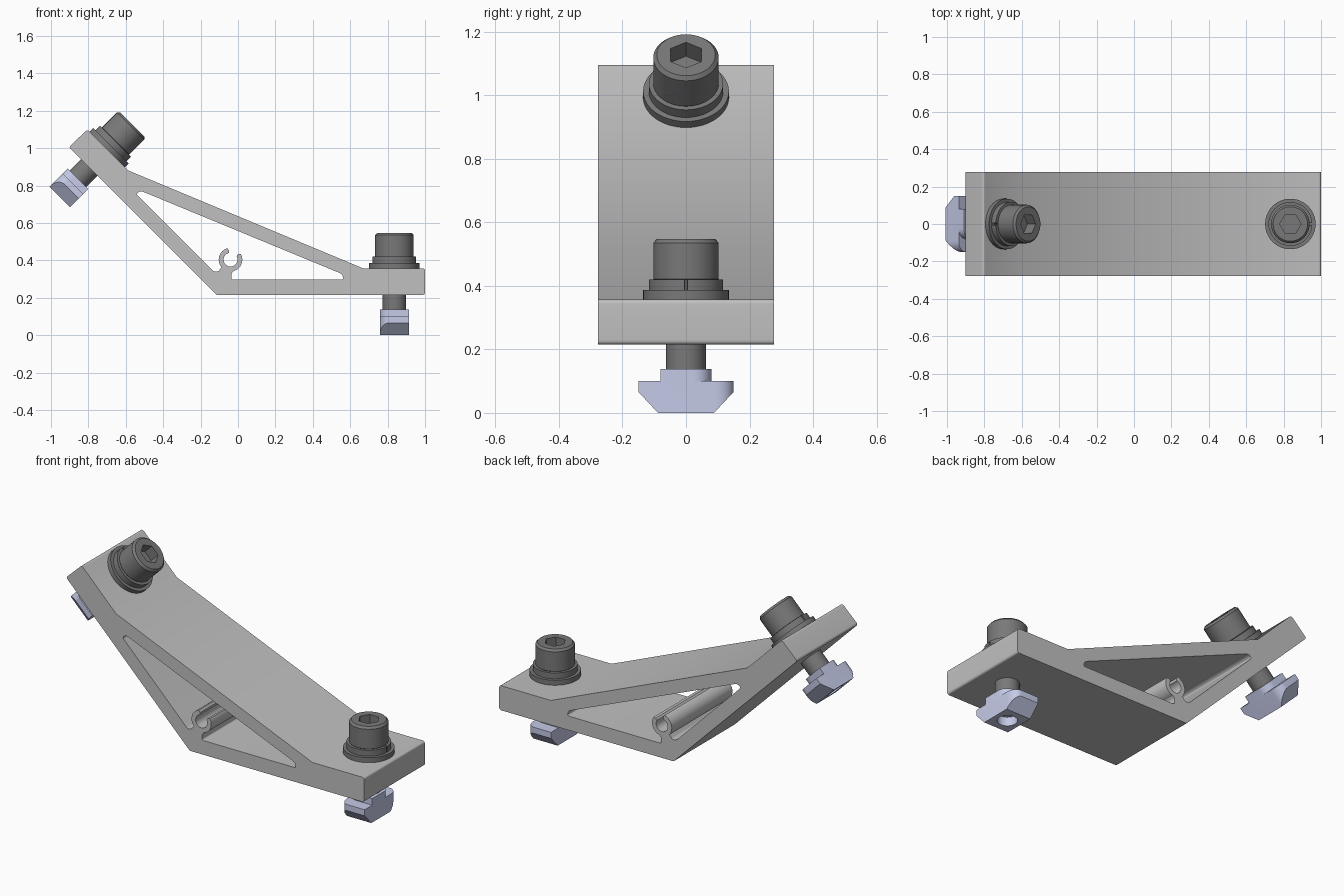
import bpy, bmesh, math
from mathutils import Matrix, Vector

if "Cube" in bpy.data.objects:
    bpy.data.objects.remove(bpy.data.objects["Cube"], do_unlink=True)


def material(name, rgb):
    m = bpy.data.materials.new(name)
    m.use_nodes = True
    m.diffuse_color = (*rgb, 1)
    m.node_tree.nodes["Principled BSDF"].inputs["Base Color"].default_value = (*rgb, 1)
    return m


GREY = material("light grey aluminium", (0.53, 0.53, 0.53))
DARK = material("dark grey steel", (0.19, 0.19, 0.19))
BLUE = material("pale blue zinc", (0.59, 0.63, 0.85))


def finish(name, bm, mat, matrix):
    """Turn a bmesh into a smooth-shaded object with sharp edges."""
    bmesh.ops.recalc_face_normals(bm, faces=bm.faces)
    mesh = bpy.data.meshes.new(name)
    bm.to_mesh(mesh)
    bm.free()
    mesh.materials.append(mat)
    ob = bpy.data.objects.new(name, mesh)
    bpy.context.scene.collection.objects.link(ob)
    ob.matrix_world = matrix
    bpy.ops.object.select_all(action='DESELECT')
    ob.select_set(True)
    bpy.context.view_layer.objects.active = ob
    bpy.ops.object.shade_smooth_by_angle(angle=math.radians(30))
    return ob


def arc(cx, cy, r, start, end, n=24):
    steps = [math.radians(start + (end - start) * i / n) for i in range(n + 1)]
    return [(cx + r * math.cos(a), cy + r * math.sin(a), 0) for a in steps]


def soften(points, n=6):
    """Round each (x, y, setback) corner of a closed outline."""
    out = []
    for i, (x, y, s) in enumerate(points):
        p = Vector((x, y))
        if s == 0:
            out.append(p)
            continue
        a = p + (Vector(points[i - 1][:2]) - p).normalized() * s
        b = p + (Vector(points[(i + 1) % len(points)][:2]) - p).normalized() * s
        for k in range(n + 1):
            t = k / n
            out.append(a * (1 - t) ** 2 + p * 2 * t * (1 - t) + b * t * t)
    return out


def prism(outlines, z0, z1):
    """Extrude a flat outline, with further outlines as holes."""
    curve = bpy.data.curves.new("outline", 'CURVE')
    curve.dimensions = '2D'
    curve.fill_mode = 'BOTH'
    curve.extrude = (z1 - z0) / 2
    for outline in outlines:
        pts = soften(outline)
        sp = curve.splines.new('POLY')
        sp.points.add(len(pts) - 1)
        for q, p in zip(sp.points, pts):
            q.co = (p.x, p.y, 0, 1)
        sp.use_cyclic_u = True
    ob = bpy.data.objects.new("outline", curve)
    bm = bmesh.new()
    mesh = bpy.data.meshes.new_from_object(ob)
    bm.from_mesh(mesh)
    bpy.data.objects.remove(ob)
    bpy.data.meshes.remove(mesh)
    bpy.data.curves.remove(curve)
    bmesh.ops.remove_doubles(bm, verts=bm.verts, dist=1e-5)
    bmesh.ops.translate(bm, verts=bm.verts, vec=(0, 0, (z0 + z1) / 2))
    return bm


def lathe(profile, n=48):
    """Stack rings of (radius, z, is_hexagon) and cap both ends."""
    bm = bmesh.new()
    rings = []
    for r, z, hexagon in profile:
        ring = []
        for i in range(n):
            a = 2 * math.pi * i / n
            rr = r
            if hexagon:
                rr *= math.cos(math.pi / 6) / math.cos(a % (math.pi / 3) - math.pi / 6)
            ring.append(bm.verts.new((rr * math.cos(a), rr * math.sin(a), z)))
        rings.append(ring)
    for lo, hi in zip(rings, rings[1:]):
        for i in range(n):
            j = (i + 1) % n
            bm.faces.new((lo[i], lo[j], hi[j], hi[i]))
    bm.faces.new(rings[0])
    bm.faces.new(rings[-1])
    return bm


# Bracket: angled extrusion with a triangular window and a cable clip inside it
outer = [(-0.115, 0.215, .004), (1.0, 0.215, .015), (1.0, 0.357, .015), (0.67, 0.357, 0),
         (-0.585, 0.88, 0), (-0.805, 1.1, .015), (-0.905, 1.005, .015)]
clip = (-0.04, 0.404)
window = [(-0.105, 0.34, .01), (-0.13, 0.34, .01), (-0.545, 0.755, .014),
          (-0.52, 0.772, .014), (0.557, 0.327, .014), (0.565, 0.297, .014),
          (-0.035, 0.297, .01), (-0.035, 0.33, .006)]
window += arc(*clip, 0.063, -75, 30)
window += arc(*clip, 0.050, 36, 36, 1)[:1]
window += arc(*clip, 0.037, 30, -255, 40)
window += arc(*clip, 0.050, 99, 99, 1)[:1]
window += arc(*clip, 0.063, 105, 220)
finish("bracket", prism([outer, window], -0.277, 0.277), GREY,
       Matrix.Rotation(math.pi / 2, 4, 'X'))


def nut_outline(half_y, sx, sy):
    """Rectangle with two opposite corners swept round."""
    w, pts = 0.078, []
    for s in (1, -1):
        pts.append((s * w, -s * half_y, 0))
        for k in range(9):
            t = k / 8 * math.pi / 2
            pts.append((s * (w - sx + sx * math.cos(t)),
                        s * (half_y - sy + sy * math.sin(t)), 0))
    return pts


def fastener(side, place):
    # Washers
    finish(side + "_flat_washer", lathe([(0.135, 0.355, 0), (0.135, 0.386, 0)]), DARK, place)
    split = arc(0, 0, 0.117, 2, 358, 48) + arc(0, 0, 0.055, 356, 4, 48)
    finish(side + "_split_washer", prism([split], 0.386, 0.42), DARK, place)

    # Socket head screw
    head = [(0.100, 0.418, 0), (0.103, 0.422, 0), (0.103, 0.535, 0), (0.092, 0.547, 0),
            (0.057, 0.547, 1), (0.057, 0.485, 1)]
    finish(side + "_screw_head", lathe(head), DARK, place)
    finish(side + "_screw_shank", lathe([(0.063, 0.1, 0), (0.063, 0.43, 0)]), DARK, place)

    # Hammer nut: wide foot with sloped ends, a blind bore and a narrow neck
    foot = prism([nut_outline(0.149, 0.048, 0.058), arc(0, 0, 0.052, 0, 350, 35)], 0, 0.1)
    for s in (1, -1):
        cut = bmesh.ops.bisect_plane(
            foot, geom=foot.verts[:] + foot.edges[:] + foot.faces[:],
            plane_co=(0, s * 0.088, 0), plane_no=(0, s * 0.065, -0.061), clear_outer=True)
        edges = [e for e in cut["geom_cut"] if isinstance(e, bmesh.types.BMEdge)]
        bmesh.ops.holes_fill(foot, edges=edges, sides=0)
    finish(side + "_nut_foot", foot, BLUE, place)
    finish(side + "_nut_bore_end", lathe([(0.053, 0.05, 0), (0.053, 0.099, 0)]), BLUE, place)
    finish(side + "_nut_neck", prism([nut_outline(0.08, 0.055, 0.055)], 0.1, 0.138), BLUE, place)


# One upright fastener, one on the sloped end turned half round
fastener("left", Matrix.Translation((0.836, 0, 0)))
fastener("right", Matrix.Translation((-0.70, 0, 0.992))
         @ Matrix.Rotation(math.radians(45), 4, 'Y')
         @ Matrix.Rotation(math.pi, 4, 'Z')
         @ Matrix.Translation((0, 0, -0.357)))
